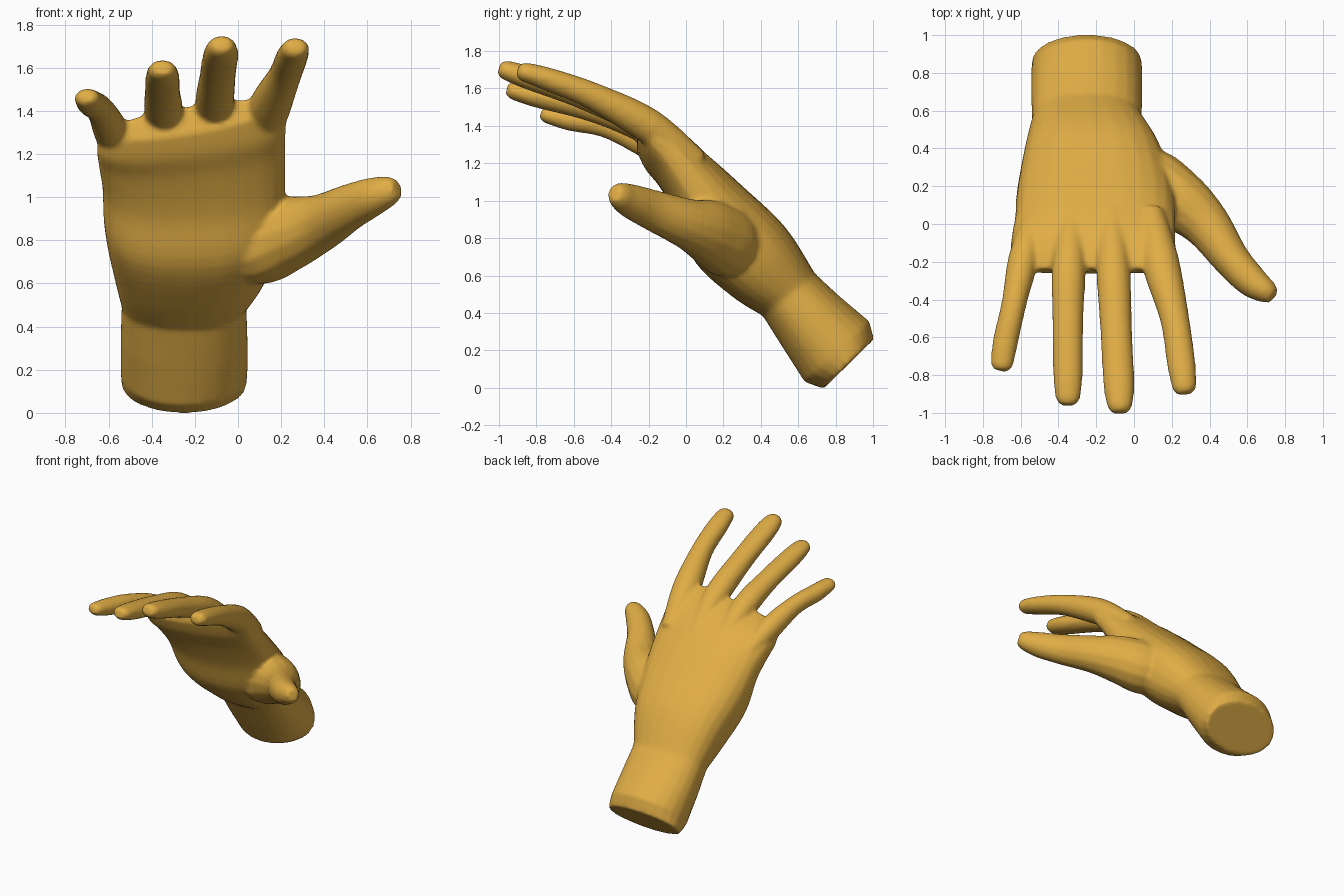
import bpy, bmesh, math
from mathutils import Vector

if "Cube" in bpy.data.objects:
    bpy.data.objects.remove(bpy.data.objects["Cube"])

skin = bpy.data.materials.new("golden skin")
skin.diffuse_color = (0.75, 0.42, 0.06, 1)
skin.use_nodes = True
skin.node_tree.nodes["Principled BSDF"].inputs["Base Color"].default_value = skin.diffuse_color
bm = bmesh.new()


def loft(rings):
    """Skin a closed tube over rings of points."""
    loops = [[bm.verts.new(p) for p in r] for r in rings]
    n = len(loops[0])
    for a, b in zip(loops, loops[1:]):
        for i in range(n):
            j = (i + 1) % n
            bm.faces.new((a[i], a[j], b[j], b[i]))
    bm.faces.new(loops[0][::-1])
    bm.faces.new(loops[-1])


def refine(rows, steps=5):
    """Pass a smooth curve through rows of numbers."""
    out = []
    for i in range(len(rows) - 1):
        a, b, c, d = (rows[max(0, min(len(rows) - 1, i + k))] for k in (-1, 0, 1, 2))
        for s in range(steps):
            t = s / steps
            out.append([0.5 * (2 * q + (r - p) * t + (2 * p - 5 * q + 4 * r - u) * t * t
                               + (3 * q - p - 3 * r + u) * t ** 3)
                        for p, q, r, u in zip(a, b, c, d)])
    return out + [list(rows[-1])]


def power(v, e):
    return math.copysign(abs(v) ** e, v)


def corner(i, n, e):
    a = 2 * math.pi * i / n
    return Vector((power(math.cos(a), e), power(math.sin(a), e)))


def palm_ring(row, n=24):
    """Slice from back of hand to palm side, lowered towards the little finger."""
    left, right, ty, tz, by, bz, drop, e = row
    pts = []
    for i in range(n):
        u, v = corner(i, n, e)
        x = (left + right) / 2 + u * (right - left) / 2
        pts.append((x, (ty + by) / 2 + v * (ty - by) / 2,
                    (tz + bz) / 2 + v * (tz - bz) / 2 - drop * (1 - u) / 2))
    return pts


def digit(path, n=14):
    """Tube along (x, y, z, half width, half thickness), with a blunt rounded tip."""
    path = refine(path)
    pts = [Vector(p[:3]) for p in path]
    sizes = [p[3:] for p in path]
    tip = (pts[-1] - pts[-2]).normalized()
    end, (w, t) = pts[-1], sizes[-1]
    pts.append(end + tip * t * 0.6)
    sizes.append((w * 0.65, t * 0.65))
    rings = []
    for i, (p, (w, t)) in enumerate(zip(pts, sizes)):
        d = (pts[min(i + 1, len(pts) - 1)] - pts[max(i - 1, 0)]).normalized()
        side = d.cross(Vector((0, 0, 1))).normalized()
        up = side.cross(d)
        rings.append([p + side * w * c.x + up * t * c.y
                      for c in (corner(k, n, 1) for k in range(n))])
    loft(rings)


# wrist and palm: left, right, top y z, bottom y z, drop, squareness
wrist = [(-0.54, 0.04, 1.005, 0.26, 0.735, -0.005, 0, 1.0),
         (-0.545, 0.045, 0.98, 0.355, 0.635, 0.03, 0, 0.95),
         (-0.545, 0.045, 0.82, 0.49, 0.52, 0.21, 0, 0.9)]
palm = [(-0.54, 0.04, 0.69, 0.61, 0.41, 0.385, 0, 0.87),
        (-0.58, 0.14, 0.53, 0.86, 0.25, 0.485, 0, 0.82),
        (-0.62, 0.21, 0.30, 1.09, 0.05, 0.68, 0.02, 0.8),
        (-0.63, 0.22, 0.12, 1.26, -0.04, 0.92, 0.04, 0.8),
        (-0.65, 0.22, -0.02, 1.385, -0.14, 1.12, 0.08, 0.78),
        (-0.65, 0.22, -0.14, 1.46, -0.22, 1.25, 0.12, 0.78),
        (-0.60, 0.17, -0.235, 1.49, -0.265, 1.36, 0.13, 0.85)]
loft([palm_ring(s) for s in wrist + refine(palm)])

# little, ring, middle and index fingers
digit([(-0.53, 0.06, 1.13, 0.05, 0.06), (-0.585, -0.18, 1.295, 0.08, 0.085),
       (-0.635, -0.42, 1.40, 0.067, 0.067), (-0.68, -0.62, 1.435, 0.068, 0.062),
       (-0.70, -0.75, 1.46, 0.06, 0.045)])
digit([(-0.33, 0.06, 1.20, 0.06, 0.06), (-0.345, -0.22, 1.39, 0.09, 0.085),
       (-0.35, -0.5, 1.49, 0.083, 0.07), (-0.35, -0.8, 1.56, 0.079, 0.062),
       (-0.35, -0.93, 1.59, 0.065, 0.048)])
digit([(-0.12, 0.06, 1.22, 0.06, 0.06), (-0.11, -0.22, 1.42, 0.09, 0.085),
       (-0.095, -0.55, 1.56, 0.085, 0.072), (-0.08, -0.85, 1.66, 0.083, 0.063),
       (-0.075, -0.97, 1.70, 0.066, 0.052)])
digit([(0.09, 0.06, 1.20, 0.07, 0.07), (0.14, -0.2, 1.40, 0.10, 0.095),
       (0.215, -0.5, 1.56, 0.078, 0.074), (0.25, -0.74, 1.65, 0.076, 0.063),
       (0.267, -0.87, 1.69, 0.065, 0.052)])

# thumb and its fleshy base
digit([(-0.20, 0.28, 0.77, 0.06, 0.06), (0.05, 0.23, 0.77, 0.18, 0.18),
       (0.23, 0.13, 0.83, 0.165, 0.175), (0.38, 0.00, 0.88, 0.13, 0.135),
       (0.51, -0.18, 0.95, 0.10, 0.11), (0.62, -0.30, 1.00, 0.087, 0.092),
       (0.705, -0.36, 1.03, 0.064, 0.07)])

bmesh.ops.recalc_face_normals(bm, faces=bm.faces)
mesh = bpy.data.meshes.new("hand")
bm.to_mesh(mesh)
bm.free()
hand = bpy.data.objects.new("hand", mesh)
bpy.context.collection.objects.link(hand)
mesh.materials.append(skin)

# fuse the parts into one skin with soft webs between the fingers
fuse = hand.modifiers.new("fuse", 'REMESH')
fuse.mode = 'VOXEL'
fuse.voxel_size = 0.013
fuse.use_smooth_shade = True
soften = hand.modifiers.new("soften", 'SMOOTH')
soften.factor = 0.5
soften.iterations = 9
